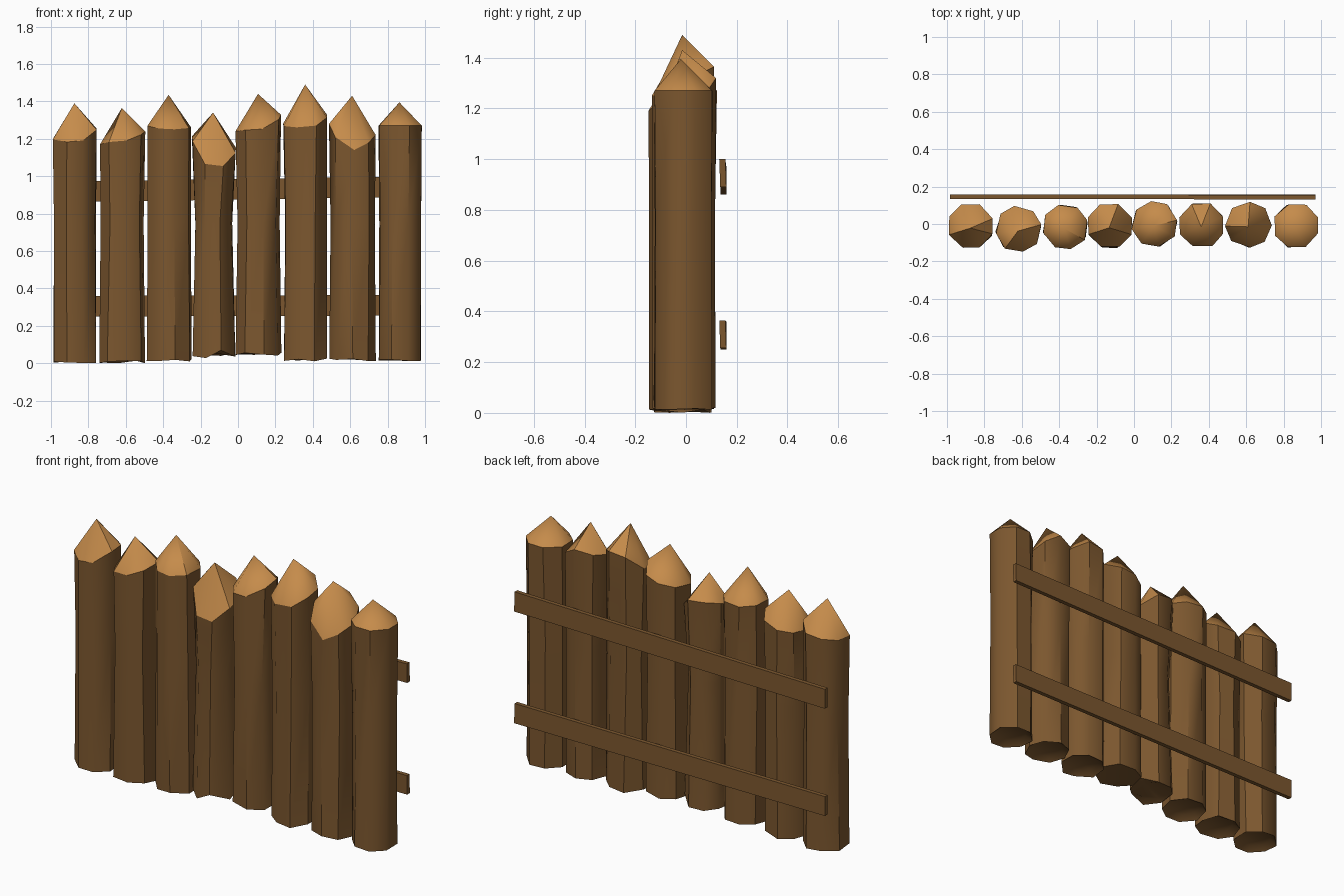
import bpy, bmesh, math, random
from mathutils import Vector

random.seed(4)
cube = bpy.data.objects.get("Cube")
if cube:
    bpy.data.objects.remove(cube)


def material(name, color):
    m = bpy.data.materials.new(name)
    m.use_nodes = True
    m.diffuse_color = color
    m.node_tree.nodes["Principled BSDF"].inputs["Base Color"].default_value = color
    return m


bark = material("brown bark", (0.20, 0.095, 0.028, 1))
cut_wood = material("light cut wood", (0.56, 0.26, 0.07, 1))
SIDES = 8


def finish(name, bm, mats, limit):
    """Smooth shading, kept sharp at colour borders and steep edges."""
    bmesh.ops.recalc_face_normals(bm, faces=bm.faces)
    for f in bm.faces:
        f.smooth = True
    for e in bm.edges:
        a, b = e.link_faces
        e.smooth = a.material_index == b.material_index and e.calc_face_angle() < limit
    mesh = bpy.data.meshes.new(name)
    bm.to_mesh(mesh)
    bm.free()
    for m in mats:
        mesh.materials.append(m)
    obj = bpy.data.objects.new(name, mesh)
    bpy.context.collection.objects.link(obj)
    return obj


def shoulder_z(angle, west, front, east, back):
    """Height of the slanted cut around the post."""
    c, s = math.cos(angle), math.sin(angle)
    return c * c * (east if c > 0 else west) + s * s * (back if s > 0 else front)


def post(name, x, y, phase, peak, cut, base, waist, ragged):
    bm = bmesh.new()
    angles = [math.radians(phase) + math.tau * i / SIDES for i in range(SIDES)]
    rings = []
    # underside inset, foot, waist and shoulder rings
    for level, radius in enumerate((0.085, 0.122, waist, 0.124)):
        ring = []
        for a in angles:
            j = a + random.uniform(-0.07, 0.07)
            r = radius + random.uniform(-0.003, 0.003)
            z = (base + 0.03, base + random.uniform(0, ragged), 0.75,
                 shoulder_z(a, *cut))[level]
            ring.append(bm.verts.new((x + r * math.cos(j), y + r * math.sin(j), z)))
        rings.append(ring)
    for low, high in zip(rings, rings[1:]):
        for i in range(SIDES):
            k = (i + 1) % SIDES
            bm.faces.new((low[i], low[k], high[k], high[i]))
    bm.faces.new(rings[0][::-1])
    # carved point
    tip = bm.verts.new((x - 0.003, y - 0.01, peak))
    for i in range(SIDES):
        f = bm.faces.new((rings[-1][i], rings[-1][(i + 1) % SIDES], tip))
        f.material_index = 1
    finish(name, bm, (bark, cut_wood), math.radians(44))


# x, y, phase, peak, cut heights (west, front, east, back), base, waist, ragged
posts = [
    (-0.872, -0.012, 22, 1.39, (1.20, 1.18, 1.26, 1.22), 0.00, 0.118, 0.01),
    (-0.618, -0.028, 8, 1.365, (1.17, 1.19, 1.24, 1.19), 0.00, 0.117, 0.015),
    (-0.368, -0.015, 15, 1.435, (1.27, 1.25, 1.26, 1.26), 0.01, 0.119, 0.015),
    (-0.130, -0.010, 22, 1.34, (1.21, 1.04, 1.14, 1.23), 0.02, 0.106, 0.05),
    (0.110, 0.000, 10, 1.44, (1.24, 1.25, 1.33, 1.27), 0.02, 0.117, 0.04),
    (0.362, -0.005, 25, 1.49, (1.27, 1.26, 1.32, 1.37), 0.01, 0.117, 0.015),
    (0.613, -0.005, 0, 1.43, (1.28, 1.14, 1.22, 1.32), 0.01, 0.118, 0.015),
    (0.866, -0.010, 22, 1.395, (1.27, 1.27, 1.27, 1.27), 0.01, 0.120, 0.01),
]
for n, row in enumerate(posts, 1):
    post(f"post_{n}", *row)


# cross rails on the back, each a little crooked
def rail(name, z_west, z_east):
    bm = bmesh.new()
    bmesh.ops.create_cube(bm, size=1)
    for v in bm.verts:
        east = v.co.x > 0
        mid = z_east if east else z_west
        lean = 0.004 if v.co.z > 0 else 0
        v.co = Vector((0.97 if east else -0.985, 0.147 + v.co.y * 0.024 - lean * east,
                       mid + v.co.z * 0.11))
    finish(name, bm, (bark,), math.radians(30))


rail("upper_rail", 0.915, 0.945)
rail("lower_rail", 0.305, 0.31)
